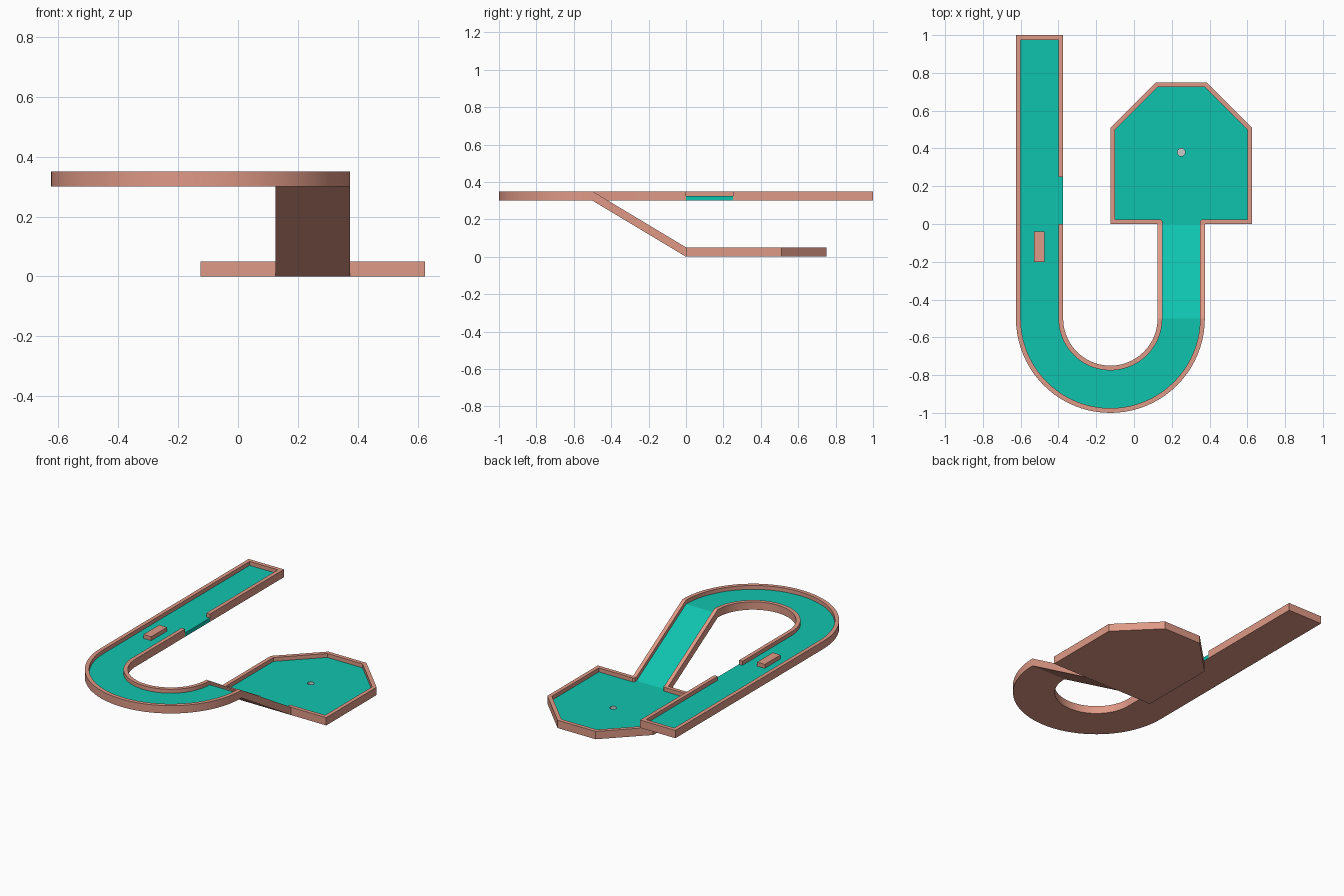
import bpy, bmesh
from math import cos, sin, pi, radians

if "Cube" in bpy.data.objects:
    bpy.data.objects.remove(bpy.data.objects["Cube"])

FLOOR, TOP, LIFT = 0.025, 0.05, 0.3


def material(name, rgb):
    m = bpy.data.materials.new(name)
    m.diffuse_color = (*rgb, 1)
    m.use_nodes = True
    m.node_tree.nodes["Principled BSDF"].inputs["Base Color"].default_value = m.diffuse_color
    return m


WOOD = material("rail_wood", (0.74, 0.32, 0.24))
FELT = material("felt", (0.005, 0.55, 0.43))


def finish(bm, name, mats=(), recalc=True):
    bmesh.ops.remove_doubles(bm, verts=bm.verts, dist=1e-5)
    bmesh.ops.dissolve_degenerate(bm, edges=bm.edges, dist=1e-5)
    if recalc:
        bmesh.ops.recalc_face_normals(bm, faces=bm.faces)
    me = bpy.data.meshes.new(name)
    bm.to_mesh(me)
    bm.free()
    for m in mats:
        me.materials.append(m)
    ob = bpy.data.objects.new(name, me)
    bpy.context.collection.objects.link(ob)
    return ob


# Raised lane, half-round bend and ramp: one swept cross-section
def profile(floor=FLOOR, right_top=TOP, right_floor=FLOOR):
    return [(-.125, 0), (-.125, TOP), (-.1, TOP), (-.1, floor),
            (.1, floor), (.1, right_top), (.125, right_top), (.125, 0)]


full = profile()
wall = profile(floor=TOP)
gap = profile(right_top=FLOOR)
lane = lambda y: ((-.5, y, LIFT), (1, 0))
stations = [(lane(1), wall), (lane(.975), wall), (lane(.975), full),
            (lane(.25), full), (lane(.25), gap), (lane(0), gap), (lane(0), full)]
N = 40
for i in range(N + 1):
    t = pi + pi * i / N
    stations.append((((-.125 + .375 * cos(t), -.5 + .375 * sin(t), LIFT),
                      (-cos(t), -sin(t))), full))
stations.append((((.25, 0, 0), (-1, 0)), full))

bm = bmesh.new()
rings = [[bm.verts.new((p[0] + d[0] * u, p[1] + d[1] * u, p[2] + h)) for u, h in prof]
         for (p, d), prof in stations]
for k in range(len(rings) - 1):
    a, b = rings[k], rings[k + 1]
    same_place = stations[k][0] == stations[k + 1][0]
    is_gap = stations[k][1] is gap and stations[k + 1][1] is gap
    for i in range(8):
        j = (i + 1) % 8
        f = bm.faces.new((a[i], a[j], b[j], b[i]))
        green = i == 3 or (is_gap and i in (4, 5, 6))
        if green and not same_place and k > 0:
            f.material_index = 1
bm.faces.new(rings[0])
track = finish(bm, "raised_lane_and_ramp", (WOOD, FELT))
bpy.ops.object.select_all(action='DESELECT')
bpy.context.view_layer.objects.active = track
track.select_set(True)
bpy.ops.object.shade_smooth_by_angle(angle=radians(20))

# Putting green: mirrored half outlines (inner, outer), open toward the ramp
half = [((.35, 0), (.375, 0)), ((.35, .015), (.375, 0)), ((.36, .025), (.375, 0)),
        ((.6, .025), (.625, 0)), ((.6, .5), (.625, .51)), ((.375, .725), (.385, .75))]
flip = lambda p: (.5 - p[0], p[1])
pairs = half + [(flip(a), flip(b)) for a, b in reversed(half)]
HOLE = [(.25 + .021 * cos(2 * pi * i / 12), .38 + .021 * sin(2 * pi * i / 12))
        for i in range(12)]

bm = bmesh.new()
at = lambda pts, z: [bm.verts.new((*p, z)) for p in pts]
inner, outer = [p[0] for p in pairs], [p[1] for p in pairs]
in_lo, in_hi = at(inner, FLOOR), at(inner, TOP)
out_hi, out_lo = at(outer, TOP), at(outer, 0)
for i in range(len(pairs) - 1):
    for a, b in ((in_lo, in_hi), (in_hi, out_hi), (out_hi, out_lo)):
        bm.faces.new((a[i], a[i + 1], b[i + 1], b[i]))
bm.faces.new(out_lo[2:-2])
edges = []
for loop in (in_lo, at(HOLE, FLOOR)):
    for a, b in zip(loop, loop[1:] + loop[:1]):
        edges.append(bm.edges.get((a, b)) or bm.edges.new((a, b)))
for g in bmesh.ops.triangle_fill(bm, use_beauty=True, edges=edges)["geom"]:
    if isinstance(g, bmesh.types.BMFace):
        g.material_index = 1
finish(bm, "putting_green", (WOOD, FELT))

# Hole cup
bm = bmesh.new()
hi, lo = at(HOLE, FLOOR), at(HOLE, .005)
bm.faces.new(lo)
for i in range(12):
    j = (i + 1) % 12
    bm.faces.new((lo[i], hi[i], hi[j], lo[j]))
finish(bm, "hole_cup", recalc=False)

# Block obstacle on the lane
bm = bmesh.new()
bmesh.ops.create_cube(bm, size=1)
bmesh.ops.scale(bm, vec=(.055, .16, .025), verts=bm.verts)
bmesh.ops.translate(bm, vec=(-.5025, -.12, LIFT + .0375), verts=bm.verts)
finish(bm, "lane_block", (WOOD,))
